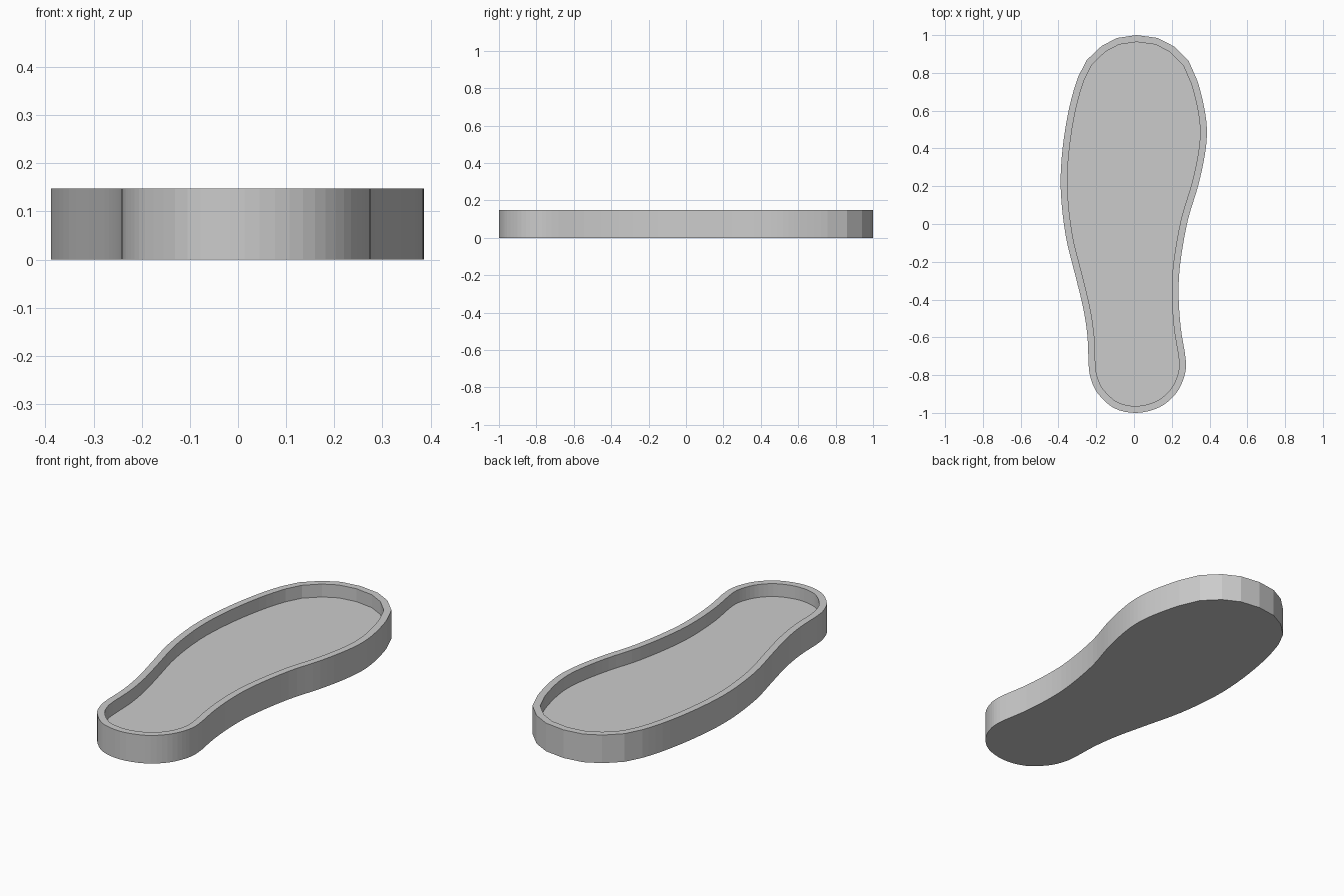
import bpy, bmesh
from mathutils import Vector

HEIGHT, FLOOR, RIM = 0.148, 0.08, 0.036

if "Cube" in bpy.data.objects:
    bpy.data.objects.remove(bpy.data.objects["Cube"])

# Sole outline, counter-clockwise from the heel
OUTLINE = [
    (0.014, -1.0), (0.135, -0.97), (0.22, -0.90), (0.265, -0.81), (0.274, -0.72),
    (0.247, -0.545), (0.236, -0.36), (0.246, -0.2), (0.284, 0.016), (0.339, 0.2),
    (0.374, 0.36), (0.386, 0.487), (0.373, 0.61), (0.336, 0.757), (0.29, 0.862),
    (0.212, 0.94), (0.125, 0.985), (0.014, 1.0), (-0.09, 0.985), (-0.172, 0.942),
    (-0.25, 0.868), (-0.294, 0.783), (-0.342, 0.62), (-0.378, 0.4), (-0.388, 0.185),
    (-0.362, -0.06), (-0.31, -0.275), (-0.268, -0.45), (-0.246, -0.6), (-0.24, -0.75),
    (-0.228, -0.82), (-0.193, -0.895), (-0.105, -0.975),
]


def smooth_outline(points, steps=4):
    """Round the sides and heel with a spline; keep the toe faceted."""
    pts = [Vector(p) for p in points]
    result = []
    for i, b in enumerate(pts):
        a, c, d = pts[i - 1], pts[(i + 1) % len(pts)], pts[(i + 2) % len(pts)]
        count = 1 if min(b.y, c.y) > 0.75 else steps
        for k in range(count):
            t = k / count
            result.append(b + (c - a) * t / 2
                          + (a - b * 2.5 + c * 2 - d / 2) * t ** 2
                          + (b * 3 - a - c * 3 + d) * t ** 3 / 2)
    return result


# Plain grey material
grey = bpy.data.materials.new("plain grey")
grey.use_nodes = True
color = (0.6, 0.6, 0.6, 1)
grey.diffuse_color = color
grey.node_tree.nodes["Principled BSDF"].inputs["Base Color"].default_value = color

# Solid slab: underside, outer wall and top
bm = bmesh.new()
ring = smooth_outline(OUTLINE)
low = [bm.verts.new((p.x, p.y, 0)) for p in ring]
high = [bm.verts.new((p.x, p.y, HEIGHT)) for p in ring]
bm.faces.new(low[::-1])
top = bm.faces.new(high)
for i in range(len(ring)):
    bm.faces.new((low[i - 1], low[i], high[i], high[i - 1]))
bm.normal_update()

# Rim, then the recessed floor
bmesh.ops.inset_region(bm, faces=[top], thickness=RIM, use_even_offset=True)
floor = bmesh.ops.extrude_discrete_faces(bm, faces=[top])["faces"][0]
bmesh.ops.translate(bm, verts=floor.verts, vec=(0, 0, FLOOR - HEIGHT))
bm.normal_update()

mesh = bpy.data.meshes.new("sole_tray")
bm.to_mesh(mesh)
bm.free()
mesh.materials.append(grey)
tray = bpy.data.objects.new("sole_tray", mesh)
bpy.context.collection.objects.link(tray)
